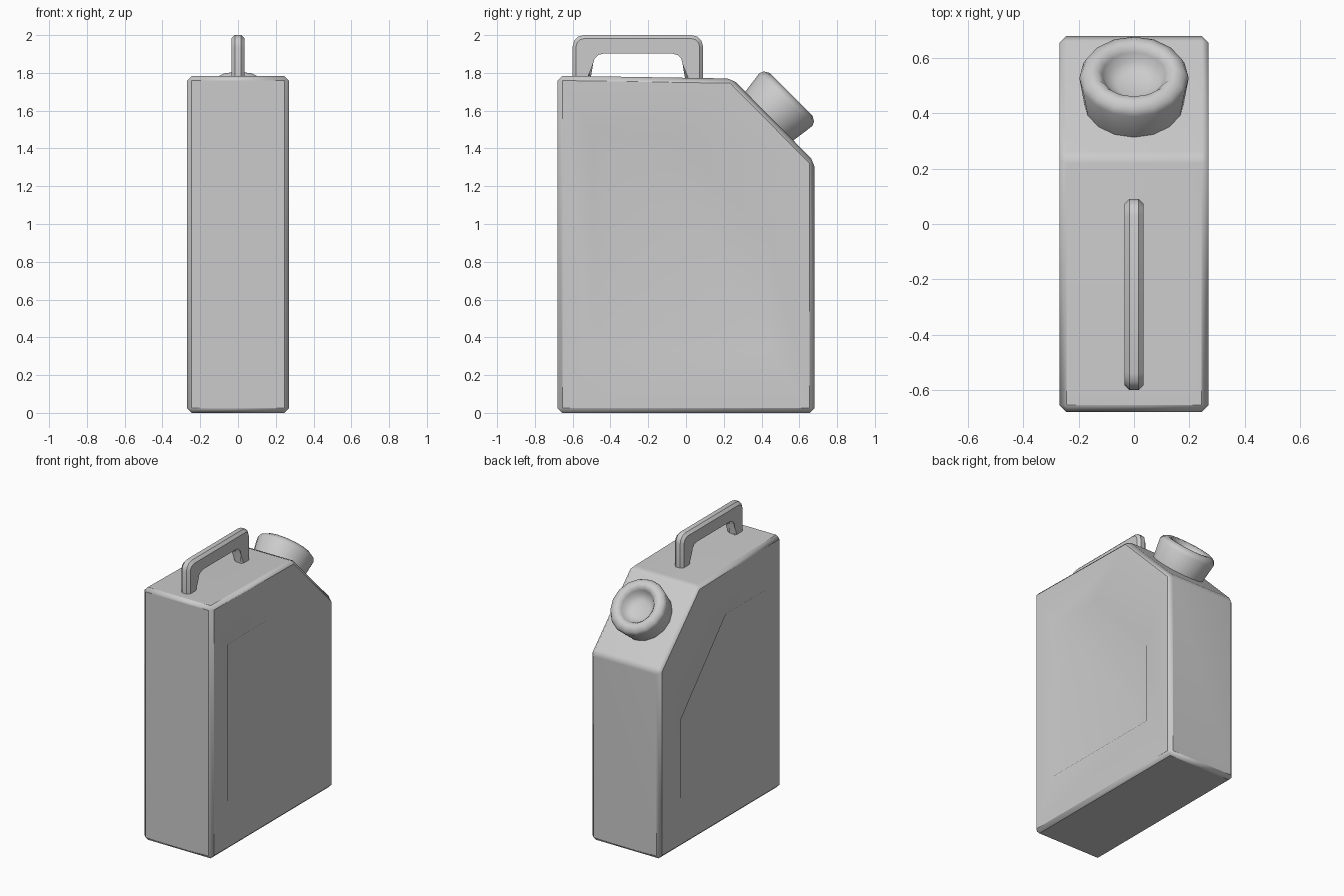
import bpy, bmesh, math
from mathutils import Matrix

if "Cube" in bpy.data.objects:
    bpy.data.objects.remove(bpy.data.objects["Cube"])


def add_object(name, bm, angle):
    bmesh.ops.recalc_face_normals(bm, faces=bm.faces)
    mesh = bpy.data.meshes.new(name)
    bm.to_mesh(mesh)
    bm.free()
    ob = bpy.data.objects.new(name, mesh)
    bpy.context.collection.objects.link(ob)
    bpy.ops.object.select_all(action='DESELECT')
    ob.select_set(True)
    bpy.context.view_layer.objects.active = ob
    bpy.ops.object.shade_smooth_by_angle(angle=math.radians(angle))
    return ob


def loft(bm, rings):
    """Skin (x, yz-profile) rings and cap both ends."""
    loops = [[bm.verts.new((x, y, z)) for y, z in prof] for x, prof in rings]
    for a, b in zip(loops, loops[1:]):
        for i in range(len(a)):
            j = (i + 1) % len(a)
            bm.faces.new((a[i], a[j], b[j], b[i]))
    bm.faces.new(loops[0])
    bm.faces.new(loops[-1])
    return loops


def arc(cy, cz, r, start, end, n=3):
    angles = [math.radians(start + (end - start) * i / n) for i in range(n + 1)]
    return [(cy + r * math.cos(a), cz + r * math.sin(a)) for a in angles]


# Can body: lofted side profile with a recessed panel on each side
outline = [(-.68, 0), (.68, 0), (.68, 1.33), (.245, 1.77), (-.68, 1.785)]
panel_rim = [(-.5, .34), (.44, .34), (.44, .91), (-.06, 1.46), (-.5, 1.46)]
panel_floor = [(-.44, .40), (.39, .40), (.39, .885), (-.09, 1.40), (-.44, 1.40)]
W, DEPTH = .27, .045
bm = bmesh.new()
loops = loft(bm, [(-W + DEPTH, panel_floor), (-W, panel_rim), (-W, outline),
                  (W, outline), (W, panel_rim), (W - DEPTH, panel_floor)])
shell = set(loops[2] + loops[3])
edges = [e for e in bm.edges if all(v in shell for v in e.verts)]
bmesh.ops.bevel(bm, geom=edges, offset=.025, segments=1, affect='EDGES')
body = add_object("can_body", bm, 43.5)
wn = body.modifiers.new("even_shading", 'WEIGHTED_NORMAL')
wn.keep_sharp = True

# Carry handle: arched outline with chamfered rims
handle_profile = ([(.09, 1.74)] + arc(.03, 1.94, .06, 0, 90)
                  + arc(-.54, 1.94, .06, 90, 180) + [(-.6, 1.74), (-.51, 1.74)]
                  + arc(-.44, 1.85, .07, 180, 90) + arc(-.07, 1.85, .07, 90, 0)
                  + [(0, 1.74)])
bm = bmesh.new()
loops = loft(bm, [(-.035, handle_profile), (.035, handle_profile)])
rims = [e for e in bm.edges if abs(e.verts[0].co.x - e.verts[1].co.x) < 1e-5]
bmesh.ops.bevel(bm, geom=rims, offset=.018, segments=1, affect='EDGES')
add_object("carry_handle", bm, 35)

# Spout cap: lathed profile tilted onto the sloping shoulder
SIDES = 16
cap_profile = [(.178, -.02), (.198, .125), (.188, .148), (.16, .165),
               (.132, .162), (.115, .14), (.10, .11), (.06, .092)]
bm = bmesh.new()
rings = [[bm.verts.new((r * math.cos(2 * math.pi * k / SIDES),
                        r * math.sin(2 * math.pi * k / SIDES), h))
          for k in range(SIDES)] for r, h in cap_profile]
for a, b in zip(rings, rings[1:]):
    for k in range(SIDES):
        n = (k + 1) % SIDES
        bm.faces.new((a[k], a[n], b[n], b[k]))
bm.faces.new(rings[0])
bm.faces.new(rings[-1])
bm.transform(Matrix.Translation((0, .44, 1.57)) @ Matrix.Rotation(math.radians(-45), 4, 'X'))
add_object("spout_cap", bm, 60)
